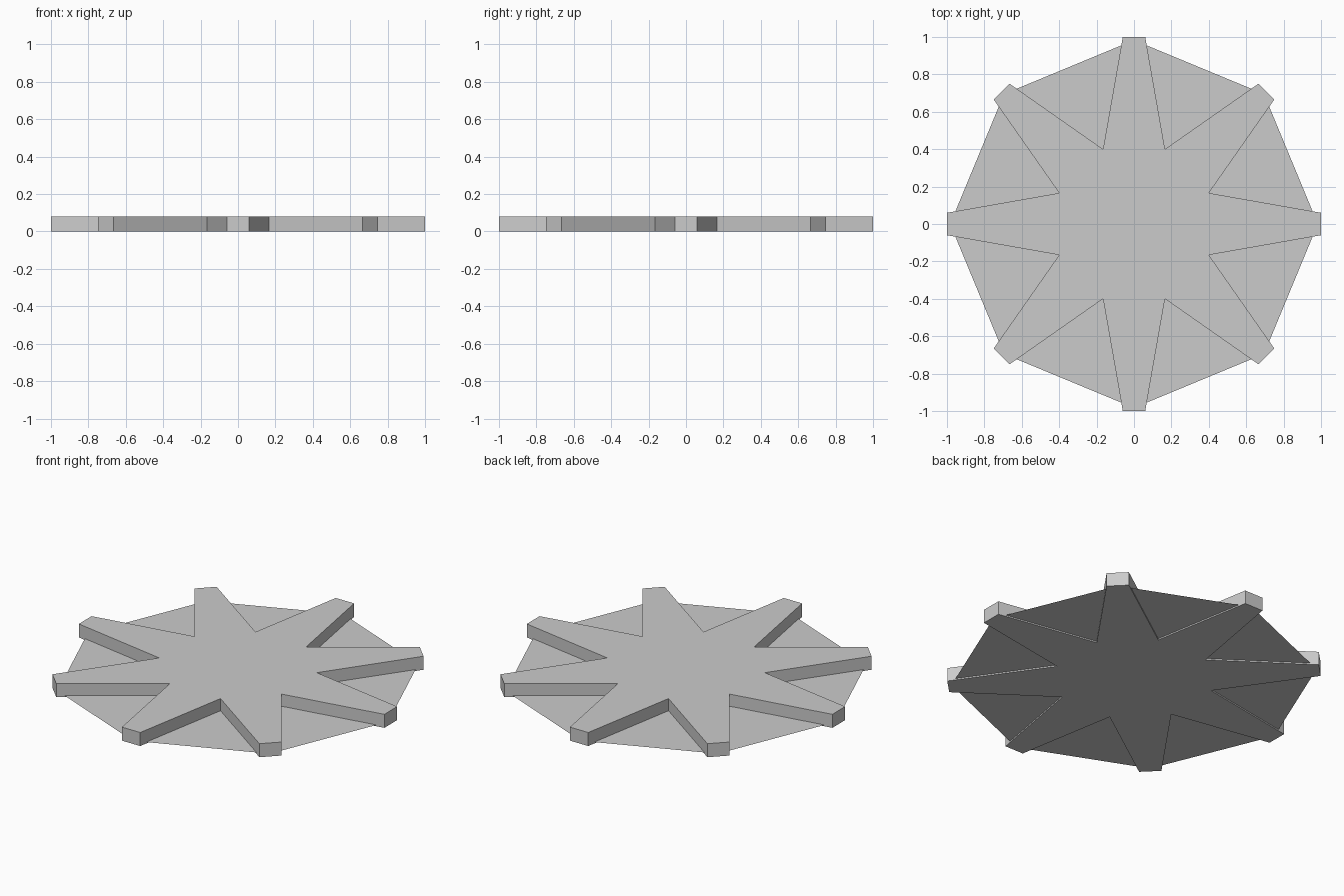
import bpy
import bmesh
from math import cos, sin, pi
from mathutils import Matrix, Vector

ARMS = 8
THICKNESS = 0.08
WEB_HEIGHT = 0.008
WEB_RADIUS = 0.983
TIP_HALF_WIDTH = 0.06
NOTCH_RADIUS = 0.433

if "Cube" in bpy.data.objects:
    bpy.data.objects.remove(bpy.data.objects["Cube"])

# Single plain grey
grey = bpy.data.materials.new("plain_grey")
grey.use_nodes = True
colour = (0.6, 0.6, 0.6, 1)
grey.diffuse_color = colour
grey.node_tree.nodes["Principled BSDF"].inputs["Base Color"].default_value = colour


def flat_shape(name, outline, z, depth=0):
    """Make a polygon at height z, extruded upward when depth is given."""
    bm = bmesh.new()
    face = bm.faces.new([bm.verts.new((p.x, p.y, z)) for p in outline])
    if depth:
        top = bmesh.ops.extrude_face_region(bm, geom=[face], use_keep_orig=True)
        moved = [v for v in top["geom"] if isinstance(v, bmesh.types.BMVert)]
        bmesh.ops.translate(bm, verts=moved, vec=(0, 0, depth))
        bmesh.ops.recalc_face_normals(bm, faces=bm.faces)
    mesh = bpy.data.meshes.new(name)
    bm.to_mesh(mesh)
    bm.free()
    mesh.materials.append(grey)
    obj = bpy.data.objects.new(name, mesh)
    bpy.context.collection.objects.link(obj)
    return obj


# Star with blunt tapering arms
star_outline = []
half_step = pi / ARMS
arm = [Vector((1, -TIP_HALF_WIDTH)), Vector((1, TIP_HALF_WIDTH)),
       NOTCH_RADIUS * Vector((cos(half_step), sin(half_step)))]
for i in range(ARMS):
    turn = Matrix.Rotation(i * 2 * half_step, 2)
    star_outline += [turn @ p for p in arm]
flat_shape("star", star_outline, 0, THICKNESS)

# Thin sheet filling the gaps between the arms
web_outline = [WEB_RADIUS * Vector((cos(i * 2 * half_step), sin(i * 2 * half_step)))
               for i in range(ARMS)]
flat_shape("web_sheet", web_outline, WEB_HEIGHT)
